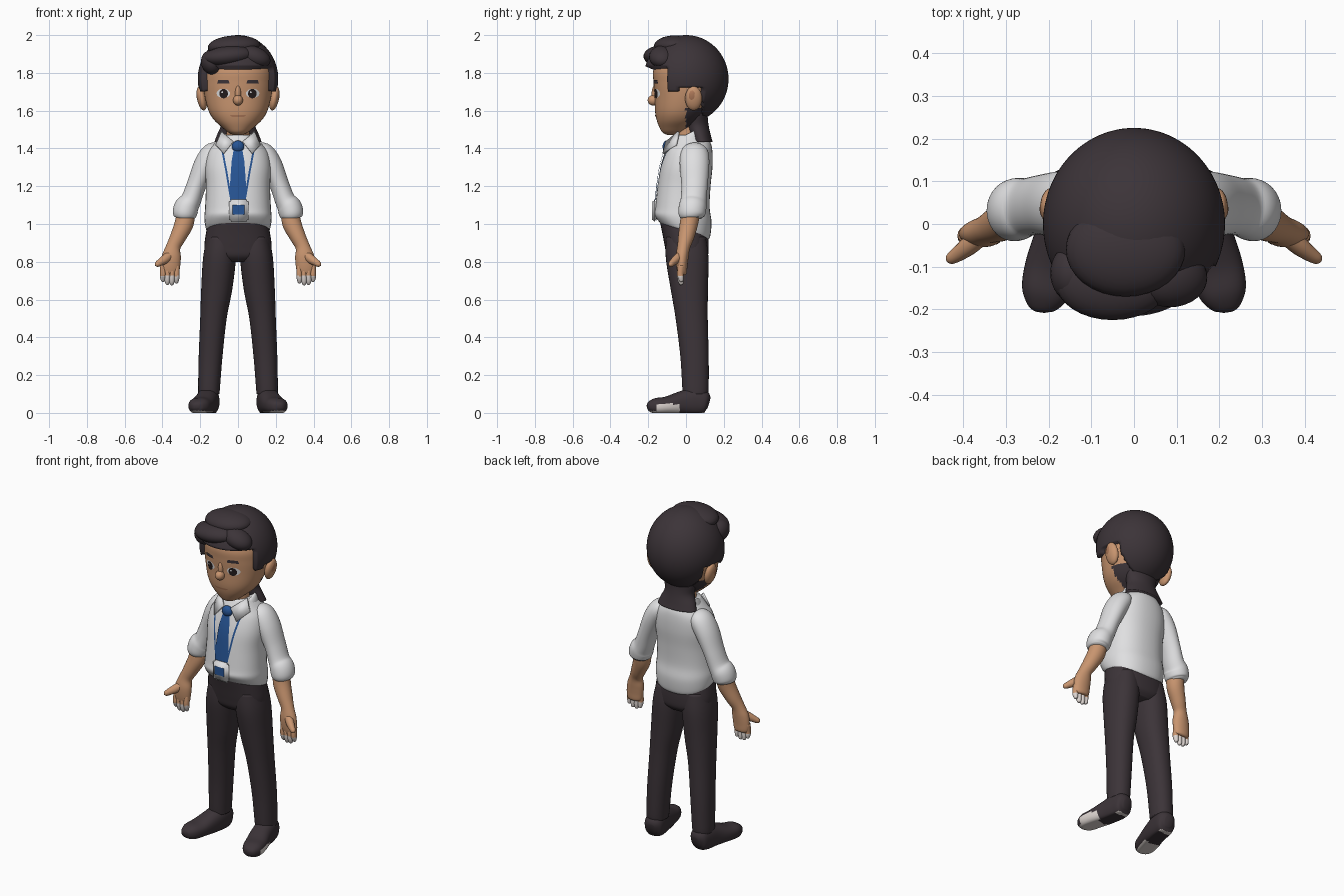
import bpy, bmesh, math
from mathutils import Vector, Matrix
from mathutils.bvhtree import BVHTree

if "Cube" in bpy.data.objects:
    bpy.data.objects.remove(bpy.data.objects["Cube"])


def material(name, rgb):
    m = bpy.data.materials.new(name)
    m.diffuse_color = (*rgb, 1)
    m.use_nodes = True
    m.node_tree.nodes["Principled BSDF"].inputs["Base Color"].default_value = m.diffuse_color
    return m


DARK = material("dark_cloth_and_hair", (0.045, 0.034, 0.040))
SHIRT = material("shirt_white", (0.74, 0.74, 0.75))
SKIN = material("skin", (0.58, 0.30, 0.16))
BLUE = material("tie_blue", (0.02, 0.09, 0.30))
PALE = material("pale_tips", (0.72, 0.66, 0.63))
LIP = material("lip_brown", (0.42, 0.19, 0.10))
BLACK = material("eye_black", (0.018, 0.012, 0.012))


def finish(name, bm, mats, rule=None, recalc=True):
    """Turn a bmesh into a smooth object; rule(face centre, normal) picks the material."""
    if recalc:
        bmesh.ops.recalc_face_normals(bm, faces=bm.faces)
    bm.normal_update()
    for f in bm.faces:
        f.smooth = True
        if rule:
            f.material_index = rule(f.calc_center_median(), f.normal)
    mesh = bpy.data.meshes.new(name)
    bm.to_mesh(mesh)
    tree = BVHTree.FromBMesh(bm)
    bm.free()
    for m in mats:
        mesh.materials.append(m)
    ob = bpy.data.objects.new(name, mesh)
    bpy.context.collection.objects.link(ob)
    return tree


def smooth_rows(rows, steps):
    """Catmull-Rom interpolation through rows of numbers."""
    out = []
    for i in range(len(rows) - 1):
        p = [rows[min(max(i + k, 0), len(rows) - 1)] for k in (-1, 0, 1, 2)]
        for s in range(steps):
            t = s / steps
            out.append([0.5 * (2 * b + (c - a) * t + (2 * a - 5 * b + 4 * c - d) * t * t
                               + (3 * b - a - 3 * c + d) * t ** 3) for a, b, c, d in zip(*p)])
    return out + [list(rows[-1])]


def loft(name, rows, mats, ref=None, side=1, power=2.0, sides=36, steps=5, rule=None, floor=False):
    """Rows: x, y, z, half width, half depth, tilt. With ref the rings follow the path."""
    bm = bmesh.new()
    rows = smooth_rows([(*r, 0)[:6] for r in rows], steps)
    pts = [Vector(r[:3]) for r in rows]
    rings = []
    for i, r in enumerate(rows):
        u, v = Vector((1, 0, 0)), Vector((0, 1, 0))
        if ref:
            t = (pts[min(i + 1, len(pts) - 1)] - pts[max(i - 1, 0)]).normalized()
            u = Vector(ref).cross(t).normalized()
            v = t.cross(u)
        ring = []
        for k in range(sides):
            a = 2 * math.pi * k / sides
            c, s = [math.copysign(abs(q) ** (2 / power), q) for q in (math.cos(a), math.sin(a))]
            p = pts[i] + u * r[3] * c + v * r[4] * s
            p.z -= r[5] * s
            if floor:
                p.z = max(p.z, 0)
            ring.append(bm.verts.new((p.x * side, p.y, p.z)))
        rings.append(ring)
    for a, b in zip(rings, rings[1:]):
        for k in range(sides):
            n = (k + 1) % sides
            bm.faces.new((a[k], a[n], b[n], b[k]))
    bm.faces.new(rings[0])
    bm.faces.new(rings[-1])
    return finish(name, bm, mats, rule)


def body_rows(rows):
    """Rows of z, half width, front y, back y, tilt -> loft rows."""
    return [(0, (f + b) / 2, z, w, (b - f) / 2, t) for z, w, f, b, t in rows]


def ball(name, loc, radii, mat, rot=0, seg=32):
    bm = bmesh.new()
    m = Matrix.Translation(loc) @ Matrix.Rotation(rot, 4, 'Y') @ Matrix.Diagonal((*radii, 1))
    bmesh.ops.create_uvsphere(bm, u_segments=seg, v_segments=seg // 2, radius=1, matrix=m)
    finish(name, bm, [mat])


def decal(name, tree, rows, mat, lift=0.004, cols=6, steps=4):
    """Thin plate on the front of a surface; rows of z, left x, right x."""
    bm = bmesh.new()
    grid = []
    for i in range((len(rows) - 1) * steps + 1):
        k = min(i // steps, len(rows) - 2)
        z, l, r = [a + (b - a) * (i / steps - k) for a, b in zip(rows[k], rows[k + 1])]
        line = []
        for c in range(cols + 1):
            x = l + (r - l) * c / cols
            hit = tree.ray_cast(Vector((x, -1, z)), Vector((0, 1, 0)))[0]
            line.append(bm.verts.new((x, (hit.y if hit else -0.1) - lift, z)))
        grid.append(line)
    for a, b in zip(grid, grid[1:]):
        for c in range(cols):
            bm.faces.new((b[c], b[c + 1], a[c + 1], a[c]))
    finish(name, bm, [mat], recalc=False)


def oval(x, z, rx, rz, n=8):
    return [(z + rz * math.cos(math.pi * i / n), x - rx * math.sin(math.pi * i / n),
             x + rx * math.sin(math.pi * i / n)) for i in range(n + 1)]


# Shirt body with hem lower at the back
torso = loft("shirt_body", body_rows([
    (0.955, .155, -.125, .115, .04), (0.975, .170, -.145, .128, .04), (1.03, .178, -.168, .135, .02),
    (1.09, .174, -.163, .125, 0), (1.2, .170, -.150, .130, 0), (1.3, .175, -.135, .140, 0),
    (1.38, .160, -.112, .140, 0), (1.43, .120, -.092, .130, 0), (1.47, .085, -.07, .10, 0)]),
    [SHIRT], power=2.3)

# Trousers seat
loft("trousers_seat", body_rows([
    (1.02, .155, -.14, .11, 0), (.95, .170, -.125, .117, 0), (.88, .178, -.112, .12, 0),
    (.83, .165, -.10, .115, 0), (.80, .10, -.07, .09, 0)]), [DARK], power=2.4)

# Neck, collar and dark nape
loft("neck", [(0, .01, 1.40, .07, .075), (0, .01, 1.48, .062, .07), (0, .0, 1.56, .062, .07)], [SKIN])
loft("collar", [(0, .015, 1.42, .112, .105, -.02), (0, .02, 1.465, .100, .095, -.035),
                (0, .025, 1.485, .088, .082, -.04), (0, .025, 1.475, .075, .07, -.04)], [SHIRT])
loft("nape_hair", [(0, .085, 1.435, .125, .056), (0, .075, 1.47, .112, .056), (0, .06, 1.52, .092, .06),
                   (0, .055, 1.57, .10, .06), (0, .05, 1.63, .11, .07)], [DARK])

# Head, dark behind the jaw
head = loft("head", body_rows([
    (1.472, .025, -.10, -.03, 0), (1.485, .052, -.125, .0, 0), (1.51, .082, -.140, .03, 0),
    (1.55, .126, -.155, .08, 0), (1.60, .156, -.164, .115, 0), (1.68, .177, -.167, .15, 0),
    (1.75, .184, -.172, .165, 0), (1.82, .180, -.172, .165, 0), (1.90, .14, -.13, .14, 0),
    (1.95, .06, -.06, .07, 0)]), [SKIN, DARK], power=2.15, sides=64,
    rule=lambda c, n: int(c.y > 0.0 and c.z < 1.615))
ball("nose", (0, -.172, 1.655), (.026, .031, .028), SKIN)
ball("nose_bridge", (0, -.158, 1.69), (.017, .024, .05), SKIN)

# Hair cap: everything under the hairline is tucked inside the head
bm = bmesh.new()
bmesh.ops.create_uvsphere(bm, u_segments=96, v_segments=64, radius=1)
for v in bm.verts:
    p = Vector((v.co.x * .213, v.co.y * .225, v.co.z * .232))
    z = p.z + 1.768
    if p.y < -.105:
        line = 1.835
    elif p.y < -.03:
        line = 1.69
    elif p.y < .085:
        line = 1.715
    else:
        line = 1.50
    if z < line:
        p *= 0.68
    v.co = p + Vector((0, 0, 1.768))
finish("hair_cap", bm, [DARK])

# Swept fringe locks
for i, (loc, rad, rot) in enumerate([
        ((-.05, -.135, 1.888), (.135, .09, .055), -.10), ((.085, -.125, 1.885), (.09, .07, .055), .35),
        ((-.14, -.115, 1.855), (.055, .07, .065), -.3), ((-.02, -.06, 1.94), (.14, .11, .058), -.05)]):
    ball(f"fringe_lock_{i}", loc, rad, DARK, rot)

# Face details
decal("mouth", head, [(1.577, -.045, .045), (1.567, -.032, .032)], LIP)
for s, side in ((1, "left"), (-1, "right")):
    decal(f"{side}_eye_white", head, oval(.078 * s, 1.692, .036, .024), SHIRT, .002)
    decal(f"{side}_iris", head, oval(.076 * s, 1.690, .023, .025), BLACK, .005)
    decal(f"{side}_eye_glint", head, oval(.076 * s - .008, 1.698, .005, .005), SHIRT, .007)
    decal(f"{side}_brow", head, [(1.762, .078 * s - .027, .078 * s + .027),
                                 (1.744, .078 * s - .033, .078 * s + .033)], DARK, .005)
    ball(f"{side}_ear", (.192 * s, .04, 1.665), (.025, .045, .065), SKIN, .2 * s)
    ball(f"{side}_ear_hollow", (.207 * s, .035, 1.672), (.012, .024, .038), LIP, .2 * s)

# Limbs, mirrored
for s, side in ((1, "left"), (-1, "right")):
    loft(f"{side}_trouser_leg", [
        (.09, .0, .93, .075, .105), (.098, .006, .82, .087, .113), (.113, .018, .65, .082, .098),
        (.13, .03, .5, .070, .085), (.145, .045, .3, .063, .075), (.153, .05, .14, .058, .070),
        (.154, .05, .10, .056, .066)], [DARK], side=s, power=2.2)
    # Shoe with pale patches under the sole and one pale outer edge
    loft(f"{side}_shoe", [
        (.15, .12, .05, .025, .03), (.152, .10, .055, .052, .062), (.158, .05, .06, .058, .075),
        (.170, -.02, .052, .060, .064), (.192, -.10, .040, .063, .047), (.208, -.16, .036, .056, .042),
        (.217, -.195, .034, .034, .026), (.219, -.206, .033, .012, .01)], [DARK, PALE], ref=(0, 0, 1),
        side=s, power=2.4, floor=True,
        rule=lambda c, n: int((n.z < -.7 and c.z < .015 and (c.y < -.06 or c.y > .07))
                              or (c.x > .215 and c.z < .048 and -.155 < c.y < -.03)))
    # Sleeve with rolled cuff
    loft(f"{side}_sleeve", [
        (.10, .045, 1.385, .045, .06), (.135, .045, 1.37, .06, .075), (.175, .045, 1.31, .060, .078),
        (.218, .045, 1.21, .052, .070), (.248, .04, 1.13, .054, .068), (.272, .035, 1.09, .065, .073),
        (.284, .03, 1.05, .063, .070), (.288, .03, 1.03, .050, .055)], [SHIRT], ref=(0, 1, 0), side=s)
    # Forearm and palm
    loft(f"{side}_forearm", [
        (.276, .025, 1.06, .048, .05), (.286, .015, 1.0, .050, .048), (.318, .0, .93, .042, .042),
        (.342, -.012, .88, .038, .034), (.352, -.02, .83, .050, .034), (.358, -.022, .78, .052, .030),
        (.360, -.02, .74, .046, .024), (.360, -.02, .73, .03, .015)], [SKIN], ref=(0, 1, 0), side=s)
    # Thumb and fingers with pale tips
    loft(f"{side}_thumb", [
        (.355, -.025, .84, .022, .022), (.385, -.05, .815, .024, .022), (.412, -.07, .797, .019, .018),
        (.430, -.082, .785, .014, .013), (.437, -.086, .780, .004, .004)], [SKIN],
        ref=(0, 1, 0), side=s, sides=16)
    for k in range(4):
        x, drop = .325 + .024 * k, (.01, 0, .002, .018)[k]
        loft(f"{side}_finger_{k}", [
            (x, -.025, .78, .016, .018), (x, -.03, .735, .016, .018), (x + .001, -.028, .70 + drop, .015, .016),
            (x + .001, -.024, .68 + drop, .009, .010), (x + .001, -.023, .676 + drop, .003, .003)],
            [SKIN, PALE], ref=(0, 1, 0), side=s, sides=14, rule=lambda c, n: int(c.z < .725))
    # Collar flap
    bm = bmesh.new()
    flap = [bm.verts.new((x * s, y, z)) for x, y, z in (
        (.025, -.108, 1.437), (.075, -.125, 1.375), (.118, -.06, 1.42), (.088, -.045, 1.49))]
    face = bm.faces.new(flap)
    geo = bmesh.ops.extrude_face_region(bm, geom=[face])["geom"]
    bmesh.ops.translate(bm, vec=(0, .012, -.004), verts=[g for g in geo if isinstance(g, bmesh.types.BMVert)])
    finish(f"{side}_collar_flap", bm, [SHIRT])
    # Lanyard strap
    decal(f"{side}_lanyard", torso, [(1.40, .085 * s - .005, .085 * s + .005),
                                     (1.28, .062 * s - .005, .062 * s + .005),
                                     (1.12, .035 * s - .005, .035 * s + .005)], BLUE, .004, 2)

# Tie with knot
decal("tie_blade", torso, [(1.40, -.022, .022), (1.33, -.034, .034), (1.2, -.043, .043),
                           (1.10, -.040, .040), (1.01, -.03, .03)], BLUE, .007)
ball("tie_knot", (0, -.102, 1.41), (.033, .022, .032), BLUE)

# Badge card with blue panel
bm = bmesh.new()
bmesh.ops.create_cube(bm, size=1, matrix=Matrix.Translation((.004, -.168, 1.07)) @ Matrix.Diagonal((.104, .026, .12, 1)))
bmesh.ops.bevel(bm, geom=bm.edges[:], offset=.011, segments=3, affect='EDGES')
card = finish("badge_card", bm, [SHIRT])
decal("badge_panel", card, [(1.10, -.028, .034), (1.05, -.028, .034)], BLUE, .003)
